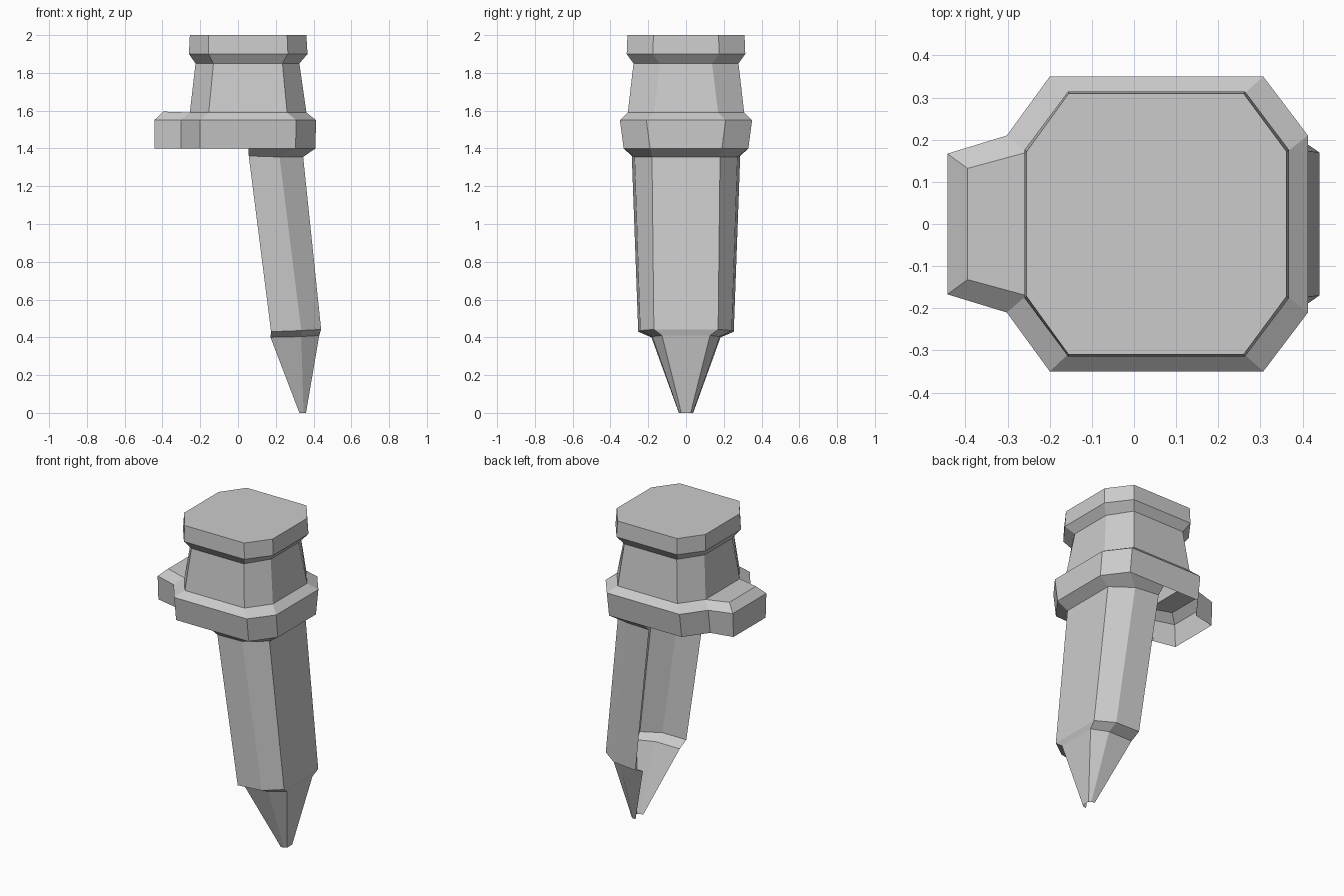
import bpy


def full(half):
    """Mirror a half section (+y side, back to front) into a whole one."""
    return half + [(x, -y, z) for x, y, z in reversed(half)]


def loft(name, halves, closed=True, caps=()):
    """Flat-sided open shell through sections listed from top to bottom."""
    rings = [full(h) for h in halves]
    n = len(rings[0])
    verts = [p for r in rings for p in r]
    faces = []
    for k in range(len(rings) - 1):
        for i in range(n if closed else n - 1):
            j = (i + 1) % n
            faces.append((k * n + i, k * n + j, (k + 1) * n + j, (k + 1) * n + i))
    faces += caps
    me = bpy.data.meshes.new(name)
    me.from_pydata(verts, [], faces)
    me.update()
    ob = bpy.data.objects.new(name, me)
    bpy.context.collection.objects.link(ob)
    return ob


def oct_half(x0, c0, c1, x1, cy, y, z):
    """Half of a chamfered rectangle."""
    return [(x0, cy, z), (c0, y, z), (c1, y, z), (x1, cy, z)]


# Eight-sided head and flared neck, hollow below the top
loft("head_and_neck", [
    oct_half(-0.255, -0.155, 0.26, 0.362, 0.172, 0.31, 2.0),
    oct_half(-0.26, -0.157, 0.264, 0.368, 0.176, 0.314, 1.9),
    oct_half(-0.225, -0.13, 0.235, 0.325, 0.138, 0.278, 1.85),
    oct_half(-0.255, -0.155, 0.26, 0.362, 0.17, 0.308, 1.59),
], caps=[tuple(range(7, -1, -1))])

# Collar with a rear tab, open underneath
loft("collar", [
    [(-0.395, 0.132, 1.595)] + oct_half(-0.255, -0.155, 0.26, 0.362, 0.17, 0.308, 1.59),
    [(-0.443, 0.167, 1.55)] + oct_half(-0.302, -0.2, 0.307, 0.413, 0.21, 0.35, 1.55),
    [(-0.443, 0.16, 1.4)] + oct_half(-0.302, -0.2, 0.305, 0.41, 0.19, 0.33, 1.4),
], caps=[(0, 9, 8, 1)])

# Slanted half-round shaft with stepped point, open at the back
loft("shaft_and_point", [
    [(0.055, 0.33, 1.4), (0.305, 0.33, 1.4), (0.41, 0.19, 1.4)],
    [(0.057, 0.287, 1.36), (0.22, 0.272, 1.355), (0.345, 0.18, 1.355)],
    [(0.175, 0.253, 0.43), (0.335, 0.242, 0.436), (0.44, 0.17, 0.442)],
    [(0.172, 0.183, 0.4), (0.335, 0.178, 0.404), (0.43, 0.127, 0.41)],
    [(0.325, 0.038, 0.0), (0.347, 0.036, 0.0), (0.36, 0.025, 0.0)],
], closed=False)
